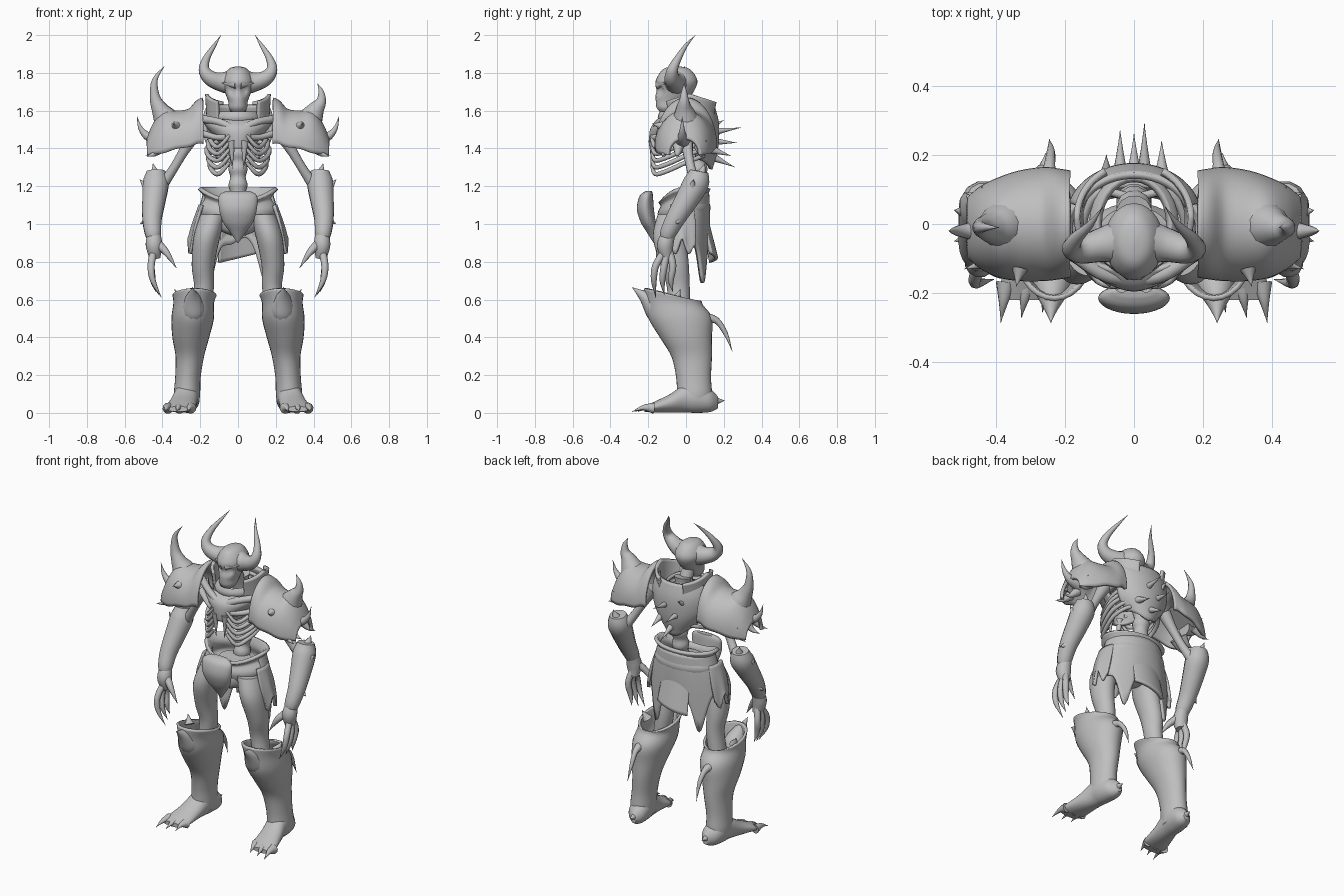
import bpy
import bmesh
from math import sin, cos, exp, radians, degrees, pi
from mathutils import Vector

cube = bpy.data.objects.get("Cube")
if cube:
    bpy.data.objects.remove(cube, do_unlink=True)

bone = bpy.data.materials.new("grey_bone")
bone.use_nodes = True
bone.diffuse_color = (.52, .52, .52, 1)
bone.node_tree.nodes["Principled BSDF"].inputs["Base Color"].default_value = bone.diffuse_color


def smooth(points, steps=4):
    """Catmull-Rom interpolation of equally long tuples."""
    points = [Vector(p) for p in points]
    padded = [points[0]] + points + [points[-1]]
    result = []
    for a, b, c, d in zip(padded, padded[1:], padded[2:], padded[3:]):
        for step in range(steps):
            t = step / steps
            result.append(b + (c - a) * t / 2 + (a * 2 - b * 5 + c * 4 - d) * (t * t / 2)
                          + (b * 3 - a - c * 3 + d) * (t ** 3 / 2))
    return result + [points[-1]]


def build(name, rings, closed=True, caps=True, thickness=0):
    """Skin a list of rings into one smooth object."""
    bm = bmesh.new()
    rows = [[bm.verts.new(p) for p in ring] for ring in rings]
    count = len(rows[0])
    for low, high in zip(rows, rows[1:]):
        for i in range(count if closed else count - 1):
            j = (i + 1) % count
            bm.faces.new((low[i], low[j], high[j], high[i]))
    if closed and caps:
        bm.faces.new(rows[0])
        bm.faces.new(rows[-1])
    bmesh.ops.recalc_face_normals(bm, faces=bm.faces)
    mesh = bpy.data.meshes.new(name)
    bm.to_mesh(mesh)
    bm.free()
    mesh.materials.append(bone)
    mesh.shade_smooth()
    mesh.set_sharp_from_angle(angle=radians(50))
    obj = bpy.data.objects.new(name, mesh)
    bpy.context.collection.objects.link(obj)
    if thickness:
        solid = obj.modifiers.new("thickness", "SOLIDIFY")
        solid.thickness = thickness
        solid.offset = 0
    return obj


def tube(name, path, side=1, sides=12):
    """Round limb or spike along (x, y, z, radius) points."""
    path = smooth(path)
    centres = [Vector((p[0] * side, p[1], p[2])) for p in path]
    rings, across = [], None
    for i, centre in enumerate(centres):
        along = (centres[min(i + 1, len(path) - 1)] - centres[max(i - 1, 0)]).normalized()
        across = (across - along * across.dot(along)).normalized() if across else along.orthogonal().normalized()
        other = along.cross(across)
        radius = max(path[i][3], .001)
        rings.append([centre + radius * (across * cos(2 * pi * k / sides) + other * sin(2 * pi * k / sides))
                      for k in range(sides)])
    return build(name, rings)


def loft(name, stations, side=1, axis="Z", arc=(0, 360), sides=28, thickness=0, shape=None):
    """Ellipse stations (x, y, z, radius, radius) across an axis; arc angle zero faces front or up."""
    closed = arc[1] - arc[0] == 360
    stations = smooth(stations)
    rings = []
    for i, (x, y, z, u, v) in enumerate(stations):
        ring = []
        for k in range(sides if closed else sides + 1):
            a = radians(arc[0] + (arc[1] - arc[0]) * k / sides)
            offset = {"Z": (u * sin(a), -v * cos(a), 0),
                      "X": (0, u * sin(a), v * cos(a)),
                      "Y": (u * sin(a), 0, v * cos(a))}[axis]
            p = Vector((x, y, z)) + Vector(offset)
            if shape:
                p.z += shape(i / (len(stations) - 1), a)
            p.x *= side
            ring.append(p)
        rings.append(ring)
    return build(name, rings, closed, not thickness, thickness)


def spike(name, base, tip, radius, side=1, sag=0):
    middle = [(a + b) / 2 for a, b in zip(base, tip)]
    middle[2] += sag
    return tube(name, [(*base, radius), (*middle, radius * .45), (*tip, 0)], side, sides=10)


def ragged(t, a):
    """Torn hem on the last station."""
    return t * t * (.03 * sin(a * 9) + .02 * cos(a * 4))


def skirt_hem(t, a):
    """Torn hem with a long flap hanging behind each thigh."""
    gap = (abs(degrees(a) - 180) - 40) / 13
    return ragged(t, a) * .6 - .2 * t * t * exp(-gap * gap)


# Skull, with eye sockets pushed in
skull = loft("skull", [(0, -.05, 1.835, .005, .01), (0, -.05, 1.82, .05, .07), (0, -.05, 1.76, .085, .11),
                       (0, -.06, 1.7, .07, .1), (0, -.08, 1.65, .052, .08), (0, -.095, 1.615, .048, .06),
                       (0, -.1, 1.59, .03, .035)])
for vert in skull.data.vertices:
    for eye in (-.035, .035):
        gap = (vert.co - Vector((eye, -.15, 1.71))).length
        vert.co.y += .03 * max(0, 1 - gap / .04)

# Backbone with vertebra bumps, and neck
bumps = 14
tube("backbone", [(0, .035 + .03 * sin(i / 4), 1.08 + i * .042, .052 if i % 2 else .042) for i in range(bumps)])
tube("neck", [(0, .03, 1.5, .045), (0, 0, 1.6, .04), (0, -.04, 1.7, .04)])

# Chest shield, back plate and pelvis
loft("chest_plate", [(0, -.03, 1.545, .19, .1), (0, -.03, 1.51, .17, .145), (0, -.03, 1.46, .12, .155),
                     (0, -.03, 1.4, .07, .15)], arc=(-80, 80), thickness=.02,
     shape=lambda t, a: .03 * (1 - t) * abs(sin(a)) ** 3)
loft("collar_ring", [(0, 0, 1.59, .1, .13), (0, 0, 1.565, .12, .14), (0, 0, 1.54, .11, .13)], thickness=.02)
loft("back_plate", [(0, .02, 1.63, .16, .12), (0, .02, 1.55, .185, .145), (0, .02, 1.44, .17, .14),
                    (0, .02, 1.35, .1, .11)], arc=(105, 255), thickness=.02,
     shape=lambda t, a: -.06 * t * abs(cos(a)) ** 3)
loft("belt", [(0, -.01, 1.19, .205, .13), (0, -.01, 1.14, .17, .115), (0, -.01, 1.08, .2, .13),
              (0, -.02, 1.02, .17, .11)], thickness=.02,
     shape=lambda t, a: -.07 * (1 - t) * max(0, cos(a)) ** 2)
loft("pelvis", [(0, -.02, 1.11, .1, .07), (0, -.04, 1.04, .15, .1), (0, -.06, .97, .1, .08),
                (0, -.07, .94, .04, .04)])
loft("front_boss", [(0, -.195, 1.175, .06, .015), (0, -.21, 1.15, .1, .035), (0, -.215, 1.08, .1, .045),
                    (0, -.2, 1.01, .08, .04), (0, -.18, .96, .045, .03), (0, -.17, .9, .002, .002)])

# Torn back skirt and tail cloth
loft("back_skirt", [(0, -.01, 1.17, .175, .125), (0, -.01, 1.04, .21, .13), (0, -.02, .9, .235, .14)],
     arc=(75, 285), sides=56, thickness=.015, shape=skirt_hem)
loft("tail_cloth", [(0, 0, 1.02, .15, .11), (0, .01, .92, .16, .125), (0, .02, .82, .17, .14)],
     arc=(143, 217), thickness=.02, shape=lambda t, a: .04 * t * sin(a))

# Spikes fanning from the back plate
for x, y, z in [(.03, .29, 1.51), (-.04, .27, 1.43), (.08, .24, 1.36), (-.08, .2, 1.55), (0, .26, 1.3)]:
    spike("back_spike", (x, .13, z * .6 + .58), (x, y, z), .025)

for side, label in ((1, "left"), (-1, "right")):
    def named(part):
        return label + "_" + part

    # Curved head horn with a thick root, and brow
    tube(named("head_horn"), [(.02, -.05, 1.75, .075), (.09, -.06, 1.752, .052), (.15, -.075, 1.775, .04),
                              (.18, -.07, 1.82, .029), (.165, -.04, 1.88, .019), (.125, 0, 1.945, .01),
                              (.09, .05, 2, 0)], side)
    spike(named("brow"), (.01, -.145, 1.735), (.1, -.1, 1.75), .02, side)

    # Ribs, sternum prongs and chest struts
    for i in range(5):
        z, wide = 1.46 - .036 * i, .165 - .008 * abs(i - 2)
        tube(named("rib"), [(.02, .08, z + .05, .012), (wide * .7, .09, z + .045, .012), (wide, 0, z + .01, .013),
                            (wide * .9, -.1, z - .035, .013), (.1, -.165, z - .05, .012),
                            (.045, -.18, z + .01, .009)], side, sides=8)
    spike(named("sternum_prong"), (.035, -.175, 1.44), (.03, -.18, 1.29), .024, side)
    tube(named("collar_bone"), [(.02, -.16, 1.5, .022), (.1, -.14, 1.54, .02), (.22, -.05, 1.56, .022)], side)
    tube(named("chest_strut"), [(.06, -.165, 1.46, .02), (.12, -.13, 1.46, .016), (.22, -.06, 1.49, .02)], side)

    # Upright collar and shoulder shell
    loft(named("collar"), [(0, .02, 1.51, .155, .13), (0, .02, 1.6, .16, .14), (0, .02, 1.69, .165, .155)],
         side, arc=(40, 150), thickness=.018, shape=lambda t, a: -.05 * t * abs(cos(a)))
    loft(named("shoulder_pad"), [(.185, 0, 1.44, .145, .22), (.215, 0, 1.44, .15, .205), (.26, 0, 1.42, .155, .18),
                                 (.33, -.005, 1.41, .15, .18), (.39, -.01, 1.39, .135, .2),
                                 (.44, -.01, 1.38, .11, .15), (.475, -.01, 1.37, .08, .08)],
         side, axis="X", arc=(-94, 94), thickness=.02)
    rise = .09 if side < 0 else 0
    tube(named("shoulder_horn"), [(.35, 0, 1.49, .09), (.385, -.005, 1.56, .068), (.415, -.01, 1.61, .045),
                                  (.44, -.01, 1.65 + rise / 4, .028), (.44, -.01, 1.7 + rise * .7, .015),
                                  (.42 - rise / 3, -.01, 1.745 + rise, 0)], side)
    tube(named("outer_horn"), [(.4, -.02, 1.45, .045), (.47, -.02, 1.46, .026), (.515, -.02, 1.505, .013),
                               (.535, -.02, 1.57, 0)], side)
    for x, y, z, reach in [(.33, -.13, 1.52, -.05), (.43, .06, 1.43, .05), (.43, -.07, 1.43, -.05)]:
        spike(named("pad_spike"), (x, y, z), (x + .01, y + reach, z + .01), .024, side)
    for y in (-.13, -.05, .09):
        spike(named("pad_fang"), (.4, y * .8, 1.41), (.49, y, 1.36), .03, side, sag=-.015)

    # Arm bone and flared bracer
    tube(named("arm_bone"), [(.23, 0, 1.48, .04), (.29, .01, 1.38, .027), (.35, .03, 1.28, .025),
                             (.42, .06, 1.18, .035)], side)
    tube(named("bracer"), [(.435, .07, 1.28, .05), (.435, .055, 1.22, .07), (.445, .005, 1.13, .064),
                           (.455, -.055, 1.03, .053), (.45, -.095, .95, .044), (.445, -.1, .91, .03)], side)
    spike(named("elbow_spike"), (.43, .07, 1.23), (.45, .1, 1.32), .05, side)
    spike(named("bracer_fin"), (.46, .03, 1.17), (.52, .04, 1.235), .045, side)
    spike(named("bracer_barb"), (.48, -.04, 1.02), (.52, -.05, 1.0), .025, side)

    # Hand with long claws
    tube(named("palm"), [(.445, -.09, .95, .035), (.445, -.11, .89, .045), (.44, -.1, .82, .03)], side)
    for i in range(3):
        y = -.16 + .045 * i
        tube(named("finger"), [(.445, -.11 + i * .01, .86, .02), (.46, y, .78, .019), (.45, y - .01, .7, .015),
                               (.405 + .015 * i, y, .61 + i * .015, 0)], side, sides=8)
    tube(named("thumb"), [(.43, -.11, .9, .024), (.38, -.14, .85, .019), (.325, -.15, .765, 0)], side, sides=8)

    # Thigh and hip plate
    loft(named("thigh"), [(.13, -.06, 1.05, .07, .09), (.165, -.085, .93, .07, .09), (.185, -.06, .78, .06, .075),
                          (.18, -.04, .66, .052, .06), (.2, -.04, .52, .05, .06)], side)
    loft(named("hip_plate"), [(.12, -.03, 1.1, .08, .1), (.14, -.03, .99, .095, .12), (.16, -.02, .87, .1, .1)],
         side, arc=(60, 130), thickness=.018, shape=ragged)

    # Greave with raised knee rim and spikes
    loft(named("greave"), [(.23, -.07, .625, .11, .145), (.235, -.06, .58, .1, .145), (.24, -.03, .5, .105, .16),
                           (.25, 0, .4, .09, .13), (.255, .03, .3, .068, .1), (.265, .04, .19, .06, .085),
                           (.27, .045, .1, .062, .085), (.27, .04, .05, .055, .08)], side, thickness=.015,
         shape=lambda t, a: .035 * cos(a) * max(0, 1 - t * 4))
    tube(named("knee_spike"), [(.235, -.11, .46, .04), (.235, -.15, .54, .065), (.238, -.2, .6, .045),
                               (.24, -.245, .635, .02), (.24, -.285, .665, 0)], side)
    spike(named("rim_point"), (.31, -.05, .6), (.335, -.03, .655), .03, side)
    tube(named("calf_spike"), [(.25, .09, .5, .035), (.245, .16, .49, .018), (.24, .21, .42, .012),
                               (.245, .245, .325, 0)], side, sides=8)

    # Foot, clawed toes and heel spur
    loft(named("foot"), [(.255, .17, .055, .02, .03), (.262, .13, .065, .055, .06), (.27, .06, .08, .067, .08),
                         (.275, 0, .08, .066, .078), (.29, -.08, .052, .072, .05), (.305, -.17, .03, .08, .028),
                         (.315, -.22, .02, .065, .014)], side, axis="Y")
    for i in range(3):
        x = .25 + .06 * i
        spike(named("toe_claw"), (x, -.17, .025), (x + .015, -.255 - .015 * i, .006), .03, side, sag=.012)
    spike(named("heel_spur"), (.26, .11, .06), (.255, .205, .065), .05, side)
